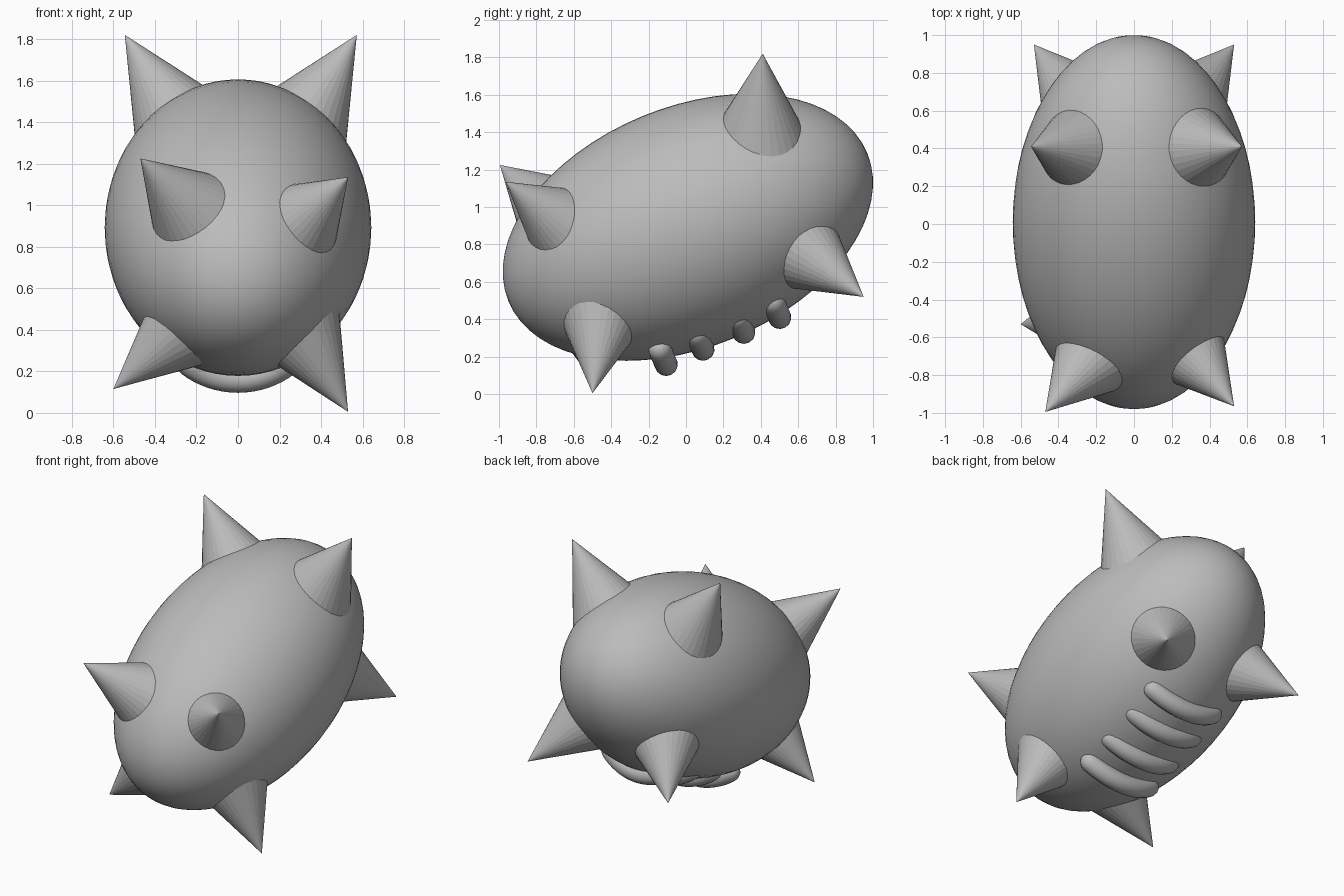
import bpy
import math
from mathutils import Matrix, Vector

cube = bpy.data.objects.get("Cube")
if cube:
    bpy.data.objects.remove(cube, do_unlink=True)

grey = bpy.data.materials.new("plain grey")
grey.diffuse_color = (0.5, 0.5, 0.5, 1)
grey.use_nodes = True
grey.node_tree.nodes["Principled BSDF"].inputs["Base Color"].default_value = (0.5, 0.5, 0.5, 1)

CENTRE = Vector((0, 0.01, 0.892))
TILT = math.radians(22.5)
ALONG = Vector((0, math.cos(TILT), math.sin(TILT)))   # long axis, rising to the back
BELLY = Vector((0, math.sin(TILT), -math.cos(TILT)))  # out through the belly


def smooth(ob):
    for p in ob.data.polygons:
        p.use_smooth = True


# Egg-shaped body, poles on the long axis
bpy.ops.mesh.primitive_uv_sphere_add(segments=64, ring_count=32, radius=1)
body = bpy.context.object
body.name = "body"
body.data.transform(Matrix.Translation(CENTRE)
                    @ Matrix.Rotation(TILT - math.pi / 2, 4, 'X')
                    @ Matrix.Diagonal((0.642, 0.642, 1.038, 1)))
body.data.materials.append(grey)
smooth(body)

# Spikes: name, tip, direction from the tip into the body
SPIKES = [
    ("top_left_spike", (0.572, 0.41, 1.82), (-0.52, -0.03, -0.85)),
    ("top_right_spike", (-0.545, 0.41, 1.82), (0.52, -0.03, -0.85)),
    ("front_left_spike", (0.53, -0.965, 1.135), (-0.54, 0.67, -0.51)),
    ("front_right_spike", (-0.47, -0.995, 1.225), (0.545, 0.62, -0.564)),
    ("lower_left_spike", (0.53, -0.50, 0.005), (-0.515, 0.10, 0.857)),
    ("lower_right_spike", (-0.60, -0.53, 0.115), (0.754, 0.05, 0.656)),
    ("back_left_spike", (0.53, 0.95, 0.52), (-0.52, -0.68, 0.52)),
    ("back_right_spike", (-0.53, 0.95, 0.52), (0.52, -0.68, 0.52)),
]
HEIGHT = 0.5
for name, tip, inward in SPIKES:
    inward = Vector(inward).normalized()
    bpy.ops.mesh.primitive_cone_add(vertices=32, radius1=HEIGHT * 0.485, radius2=0, depth=HEIGHT)
    spike = bpy.context.object
    spike.name = name
    spike.rotation_mode = 'QUATERNION'
    spike.rotation_quaternion = (-inward).to_track_quat('Z', 'Y')
    spike.location = Vector(tip) + inward * HEIGHT / 2
    spike.data.materials.append(grey)

# Belly ribs: round-ended tubes bent around the body
RIB, BEND, SWEEP, DEPTH = 0.062, 0.367, math.radians(40), 0.633
half = BEND * SWEEP + RIB          # half length including the rounded end
for i, t in enumerate((-0.388, -0.175, 0.061, 0.269)):
    curve = bpy.data.curves.new("belly_rib", 'CURVE')
    curve.dimensions = '3D'
    curve.bevel_depth = RIB
    curve.bevel_resolution = 5
    curve.use_fill_caps = True
    cap = [half - RIB + RIB * math.sin(math.radians(a)) for a in (0, 20, 40, 55, 70, 80, 89)]
    steps = [-s for s in reversed(cap)] + [k * (half - RIB) / 8 for k in range(-7, 8)] + cap
    spline = curve.splines.new('POLY')
    spline.points.add(len(steps) - 1)
    for pt, s in zip(spline.points, steps):
        a = s / BEND
        p = (CENTRE + ALONG * t + BELLY * (DEPTH - BEND * (1 - math.cos(a)))
             + Vector((BEND * math.sin(a), 0, 0)))
        pt.co = (*p, 1)
        over = max(0, abs(s) - (half - RIB)) / RIB
        pt.radius = math.sqrt(max(0, 1 - over * over))
    rib = bpy.data.objects.new(f"belly_rib_{i + 1}", curve)
    bpy.context.collection.objects.link(rib)
    bpy.ops.object.select_all(action='DESELECT')
    rib.select_set(True)
    bpy.context.view_layer.objects.active = rib
    bpy.ops.object.convert(target='MESH')
    rib = bpy.context.object
    rib.data.materials.clear()
    rib.data.materials.append(grey)
    smooth(rib)
